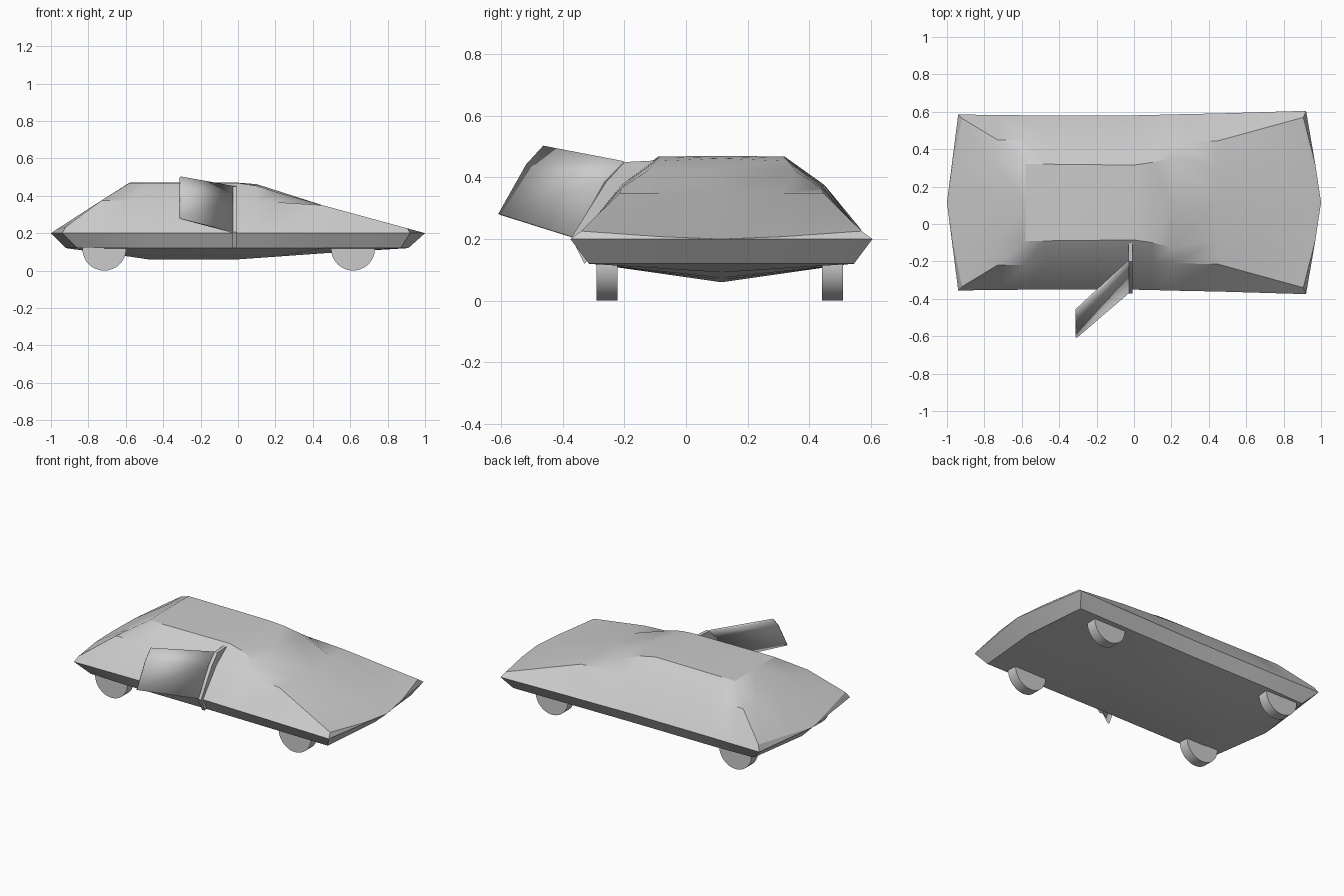
import bpy, bmesh, math

if "Cube" in bpy.data.objects:
    bpy.data.objects.remove(bpy.data.objects["Cube"])

MID = 0.115  # car centre line in y


def finish(bm, name, angle=25):
    bmesh.ops.recalc_face_normals(bm, faces=bm.faces)
    mesh = bpy.data.meshes.new(name)
    bm.to_mesh(mesh)
    bm.free()
    ob = bpy.data.objects.new(name, mesh)
    bpy.context.collection.objects.link(ob)
    bpy.ops.object.select_all(action='DESELECT')
    ob.select_set(True)
    bpy.context.view_layer.objects.active = ob
    bpy.ops.object.shade_smooth_by_angle(angle=math.radians(angle))
    return ob


def loft(bm, rows, closed=False):
    vs = [[bm.verts.new(p) for p in r] for r in rows]
    n = len(rows[0])
    for a, b in zip(vs, vs[1:]):
        for i in range(n if closed else n - 1):
            j = (i + 1) % n
            bm.faces.new((a[i], a[j], b[j], b[i]))
    return vs


# Body: half sections as keel, sill, belt, shoulder, roof edge, roof centre
def section(x, keel, sill, belt, shoulder, edge, top):
    return [(x, 0, keel), (x, sill, 0.12), (x, belt, 0.2),
            (x, *shoulder), (x, *edge), (x, 0, top)]


rear = [(-.92, 0, .12), (-.86, .41, .12), (-.94, .47, .2),
        (-.92, .45, .235), (-.97, .2, .22), (-1, 0, .2)]
nose = [(.91, 0, .12), (.87, .43, .12), (.92, .49, .2),
        (.905, .455, .226), (.97, .2, .208), (1, 0, .2)]
sections = [
    rear,
    section(-.73, .094, .415, .468, (.335, .375), (.2, .375), .375),
    section(-.58, .075, .42, .466, (.335, .375), (.205, .468), .47),
    section(-.48, .06, .42, .466, (.333, .375), (.205, .468), .47),
    section(0, .06, .42, .466, (.325, .375), (.2, .468), .47),
    section(.1, .067, .421, .468, (.325, .37), (.215, .453), .462),
    section(.2, .074, .422, .471, (.325, .366), (.24, .421), .43),
    section(.45, .092, .425, .476, (.33, .35), (.2, .35), .35),
    nose,
]
bm = bmesh.new()
rows = loft(bm, sections)
for r in (rows[0], rows[-1]):
    bm.faces.new((r[0], r[1], r[2], r[5]))
    bm.faces.new((r[2], r[3], r[4], r[5]))
body = finish(bm, "car_body")
body.location.y = MID
mirror = body.modifiers.new("Mirror", 'MIRROR')
mirror.use_axis = (False, True, False)

# Open door: thin bent panel swung outward from the hinge post
near = [(-.03, -.2, .45), (-.03, -.265, .385), (-.03, -.365, .205)]
far = [(-.31, -.46, .5), (-.31, -.515, .44), (-.31, -.605, .28)]
bm = bmesh.new()
loft(bm, [near, far])
door = finish(bm, "open_door", 20)
solid = door.modifiers.new("Thickness", 'SOLIDIFY')
solid.thickness = 0.012
solid.offset = 0

# Hinge post: strip following the body side at the front of the door
outer = [(-.1, .455), (-.2, .45), (-.26, .385), (-.372, .205), (-.33, .12)]
inner = [(-.31, .14), (-.33, .2), (-.2, .36), (-.1, .43)]
bm = bmesh.new()
post = loft(bm, [[(x, y, z) for y, z in outer + inner] for x in (-.03, -.008)], True)
for r in post:
    bm.faces.new(r)
finish(bm, "door_hinge_post")

# Wheels
for x, end in ((-.715, "rear"), (.615, "front")):
    for s, side in ((-1, "right"), (1, "left")):
        bpy.ops.mesh.primitive_cylinder_add(
            vertices=48, radius=.117, depth=.068,
            location=(x, MID - .005 + s * .366, .117),
            rotation=(math.pi / 2, 0, 0))
        wheel = bpy.context.object
        wheel.name = f"{end}_{side}_wheel"
        bpy.ops.object.shade_smooth_by_angle(angle=math.radians(30))
